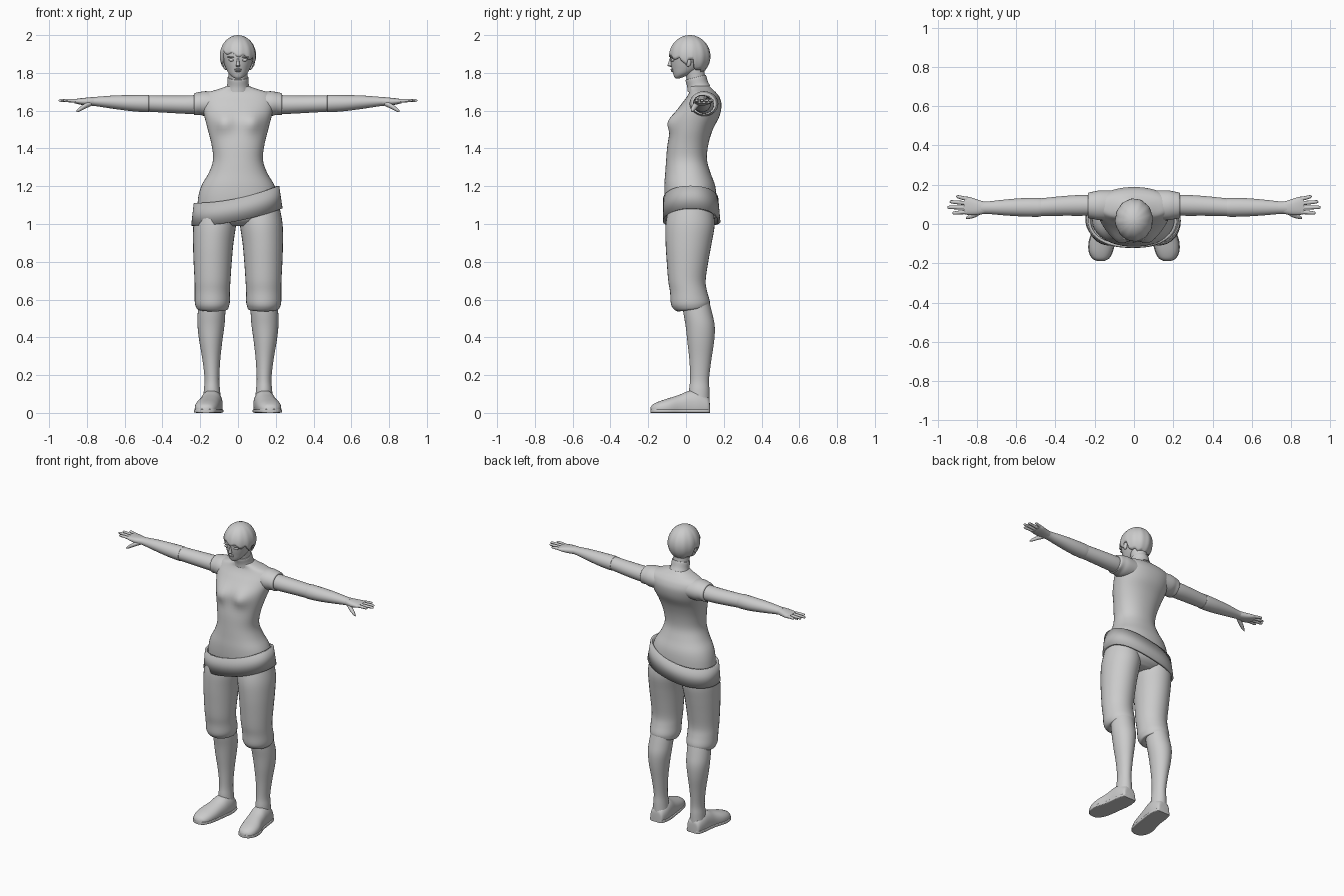
import bpy, bmesh, math
from mathutils import Vector

grey = bpy.data.materials.new("light_grey")
grey.diffuse_color = (0.6, 0.6, 0.6, 1)
belt_grey = bpy.data.materials.new("belt_grey")
belt_grey.diffuse_color = (0.5, 0.5, 0.5, 1)


def finish(name, bm, mat=grey, angle=40):
    bmesh.ops.recalc_face_normals(bm, faces=bm.faces[:])
    me = bpy.data.meshes.new(name)
    bm.to_mesh(me)
    bm.free()
    me.materials.append(mat)
    ob = bpy.data.objects.new(name, me)
    bpy.context.collection.objects.link(ob)
    bpy.ops.object.select_all(action='DESELECT')
    ob.select_set(True)
    bpy.context.view_layer.objects.active = ob
    bpy.ops.object.shade_smooth_by_angle(angle=math.radians(angle))
    return ob


def smooth_rings(rings, steps):
    """Catmull-Rom interpolation between rings."""
    out, n = [], len(rings)
    for i in range(n - 1):
        p = [rings[max(0, min(n - 1, i + k))] for k in (-1, 0, 1, 2)]
        for j in range(steps):
            t = j / steps
            out.append([0.5 * (2 * b + (c - a) * t + (2 * a - 5 * b + 4 * c - d) * t * t
                        + (3 * b - a - 3 * c + d) * t ** 3) for a, b, c, d in zip(*p)])
    return out + [list(rings[-1])]


def loft(name, rings, axis='z', seg=32, steps=4, power=2.0, warp=None, mat=grey):
    """Rings are (along, centre_u, centre_v, radius_u, radius_v)."""
    bm, loops = bmesh.new(), []
    for a, cu, cv, ru, rv in smooth_rings(rings, steps):
        loop = []
        for k in range(seg):
            t = 2 * math.pi * k / seg
            c, s = math.cos(t), math.sin(t)
            u = cu + max(ru, 0.001) * math.copysign(abs(c) ** (2 / power), c)
            v = cv + max(rv, 0.001) * math.copysign(abs(s) ** (2 / power), s)
            co = Vector({'z': (u, v, a), 'x': (a, u, v), 'y': (u, a, v)}[axis])
            loop.append(bm.verts.new(warp(co) if warp else co))
        loops.append(loop)
    for l0, l1 in zip(loops, loops[1:]):
        for k in range(seg):
            m = (k + 1) % seg
            bm.faces.new((l0[k], l0[m], l1[m], l1[k]))
    bm.faces.new(loops[0])
    bm.faces.new(loops[-1])
    return finish(name, bm, mat)


def ball(name, loc, size):
    bm = bmesh.new()
    bmesh.ops.create_uvsphere(bm, u_segments=16, v_segments=10, radius=1)
    for v in bm.verts:
        v.co = Vector(a * b + c for a, b, c in zip(v.co, size, loc))
    return finish(name, bm)


# torso with bust shaping
def bust(co):
    if co.y < 0.06:
        for s in (-1, 1):
            d = ((co.x - s * 0.075) / 0.05) ** 2 + ((co.z - 1.535) / 0.05) ** 2
            co.y -= 0.03 * math.exp(-d)
    return co


loft("torso", [
    (0.99, 0, 0.03, 0.10, 0.08), (1.03, 0, 0.03, 0.205, 0.125), (1.12, 0, 0.025, 0.213, 0.137),
    (1.20, 0, 0.02, 0.195, 0.135), (1.27, 0, 0.01, 0.155, 0.12), (1.34, 0, 0.003, 0.132, 0.108),
    (1.42, 0, 0.01, 0.14, 0.108), (1.50, 0, 0.03, 0.16, 0.112), (1.57, 0, 0.055, 0.178, 0.122),
    (1.63, 0, 0.08, 0.192, 0.108), (1.67, 0, 0.09, 0.19, 0.088), (1.695, 0, 0.088, 0.165, 0.072),
    (1.712, 0, 0.08, 0.11, 0.062), (1.73, 0, 0.07, 0.058, 0.055)],
    seg=48, power=2.2, warp=bust)

# neck and high collar
loft("neck", [(1.70, 0, 0.07, 0.06, 0.06), (1.76, 0, 0.055, 0.05, 0.05),
              (1.83, 0, 0.04, 0.052, 0.055)])
loft("collar", [(1.715, 0, 0.068, 0.063, 0.06), (1.74, 0, 0.061, 0.057, 0.055),
                (1.775, 0, 0.052, 0.056, 0.054), (1.778, 0, 0.052, 0.05, 0.048)],
     warp=lambda co: co + Vector((0, 0, (co.y - 0.06) * 0.25)))

# head and face features
loft("head", [
    (1.770, 0, -0.045, 0.012, 0.010), (1.778, 0, -0.038, 0.028, 0.024),
    (1.795, 0, -0.018, 0.047, 0.050), (1.82, 0, 0.002, 0.062, 0.076),
    (1.85, 0, 0.012, 0.074, 0.092), (1.89, 0, 0.016, 0.084, 0.100),
    (1.93, 0, 0.018, 0.084, 0.098), (1.965, 0, 0.02, 0.068, 0.078), (1.985, 0, 0.02, 0.03, 0.04)])
loft("nose", [(1.832, 0, -0.078, 0.006, 0.006), (1.838, 0, -0.082, 0.012, 0.015),
              (1.846, 0, -0.083, 0.009, 0.013), (1.875, 0, -0.081, 0.005, 0.006)], seg=12)
ball("upper_lip", (0, -0.073, 1.818), (0.019, 0.010, 0.005))
ball("lower_lip", (0, -0.070, 1.810), (0.016, 0.010, 0.005))
for s in (-1, 1):
    ball("eye", (s * 0.034, -0.070, 1.868), (0.016, 0.011, 0.008))
    ball("brow", (s * 0.036, -0.073, 1.884), (0.020, 0.010, 0.004))
    ball("ear", (s * 0.079, 0.012, 1.858), (0.010, 0.016, 0.026))


# cropped hair with swept fringe, side locks and nape
def hair_edge(t):
    front = -math.sin(t)                       # 1 at the face, -1 at the nape
    if front > 0.45:
        return 1.892 - 0.022 * math.cos(t) + 0.008 * math.sin(9 * t)
    if front > 0.1:
        return 1.835 + 0.09 * (front - 0.1)
    if front > -0.25:
        return 1.872
    return 1.832 - 0.03 * max(0, -front) + 0.005 * math.sin(11 * t)


bm, rows, seg = bmesh.new(), [], 72
for j in range(13):
    row = []
    for k in range(seg):
        t = 2 * math.pi * k / seg
        phi0 = math.asin((hair_edge(t) - 1.888) / 0.112)
        phi = phi0 + (math.radians(88) - phi0) * j / 12
        r = math.cos(phi) * (1 + 0.012 * math.sin(12 * t) * math.cos(phi))
        row.append(bm.verts.new((0.096 * r * math.cos(t), 0.02 + 0.109 * r * math.sin(t),
                                 1.888 + 0.112 * math.sin(phi))))
    rows.append(row)
for r0, r1 in zip(rows, rows[1:]):
    for k in range(seg):
        bm.faces.new((r0[k], r0[(k + 1) % seg], r1[(k + 1) % seg], r1[k]))
bm.faces.new(rows[-1])
hair = finish("hair", bm)
mod = hair.modifiers.new("thickness", 'SOLIDIFY')
mod.thickness, mod.offset = 0.012, -1

# slanted hip belt
bm, seg = bmesh.new(), 64
low, high = [], []
for k in range(seg):
    t = 2 * math.pi * k / seg
    c, s = (math.copysign(abs(f(t)) ** 0.87, f(t)) for f in (math.cos, math.sin))
    lift = 0.19 * c * 0.24 + 0.022 * c * c
    low.append(bm.verts.new((-0.006 + 0.242 * c, 0.03 + 0.152 * s, 1.015 + lift)))
    high.append(bm.verts.new((-0.008 + 0.226 * c, 0.025 + 0.146 * s, 1.135 + lift)))
for k in range(seg):
    m = (k + 1) % seg
    bm.faces.new((low[k], low[m], high[m], high[k]))
belt = finish("hip_belt", bm, belt_grey)
mod = belt.modifiers.new("thickness", 'SOLIDIFY')
mod.thickness, mod.offset = 0.014, -1

for s in (-1, 1):
    # short sleeve cap and arm
    loft("sleeve", [(s * 0.10, 0.095, 1.635, 0.075, 0.062), (s * 0.17, 0.095, 1.637, 0.076, 0.066),
                    (s * 0.205, 0.095, 1.638, 0.070, 0.060), (s * 0.232, 0.095, 1.634, 0.064, 0.058),
                    (s * 0.233, 0.095, 1.634, 0.050, 0.048)], axis='x')
    loft("upper_arm", [(s * 0.18, 0.095, 1.634, 0.05, 0.05), (s * 0.26, 0.095, 1.632, 0.053, 0.049),
                       (s * 0.36, 0.092, 1.634, 0.050, 0.046), (s * 0.48, 0.085, 1.638, 0.045, 0.043)],
         axis='x')
    loft("forearm", [(s * 0.475, 0.085, 1.638, 0.043, 0.042), (s * 0.48, 0.085, 1.638, 0.048, 0.046),
                     (s * 0.56, 0.085, 1.640, 0.047, 0.043), (s * 0.66, 0.084, 1.645, 0.040, 0.035),
                     (s * 0.74, 0.083, 1.648, 0.032, 0.026), (s * 0.78, 0.083, 1.649, 0.031, 0.022)],
         axis='x')
    # hand
    loft("palm", [(s * 0.76, 0.083, 1.649, 0.030, 0.022), (s * 0.80, 0.085, 1.648, 0.040, 0.021),
                  (s * 0.84, 0.092, 1.649, 0.046, 0.016), (s * 0.865, 0.094, 1.650, 0.044, 0.011)],
         axis='x', seg=20, power=2.4)
    for y0, y1, tip in ((0.126, 0.139, 0.905), (0.105, 0.113, 0.938),
                        (0.083, 0.085, 0.95), (0.062, 0.056, 0.925)):
        loft("finger", [(s * 0.84, y0, 1.650, 0.011, 0.010), (s * (0.84 + tip) / 2, (y0 + y1) / 2, 1.653, 0.010, 0.009),
                        (s * (tip - 0.008), y1, 1.654, 0.008, 0.007), (s * tip, y1, 1.654, 0.002, 0.002)],
             axis='x', seg=10, steps=3)
    loft("thumb", [(s * 0.775, 0.065, 1.640, 0.012, 0.014), (s * 0.81, 0.048, 1.624, 0.015, 0.014),
                   (s * 0.84, 0.036, 1.606, 0.010, 0.011), (s * 0.856, 0.030, 1.596, 0.003, 0.004)],
         axis='x', seg=12)
    # knee-length trouser leg with gathered hem
    loft("trouser_leg", [
        (1.09, s * 0.115, 0.025, 0.105, 0.115), (1.00, s * 0.123, 0.022, 0.113, 0.130),
        (0.90, s * 0.131, 0.014, 0.107, 0.122), (0.80, s * 0.134, 0.008, 0.101, 0.110),
        (0.70, s * 0.135, 0.005, 0.095, 0.099), (0.64, s * 0.136, 0.014, 0.093, 0.098),
        (0.59, s * 0.136, 0.022, 0.093, 0.102), (0.565, s * 0.136, 0.030, 0.088, 0.096),
        (0.548, s * 0.134, 0.037, 0.080, 0.082), (0.547, s * 0.134, 0.045, 0.064, 0.066)],
        warp=lambda co: co + Vector((0, 0, (co.y - 0.03) * 0.16 * max(0, 1 - abs(co.z - 0.56) / 0.1))))
    # lower leg
    loft("lower_leg", [
        (0.62, s * 0.135, 0.045, 0.070, 0.07), (0.53, s * 0.140, 0.062, 0.073, 0.076),
        (0.46, s * 0.143, 0.075, 0.071, 0.077), (0.38, s * 0.144, 0.078, 0.061, 0.071),
        (0.28, s * 0.141, 0.076, 0.047, 0.058), (0.18, s * 0.138, 0.072, 0.039, 0.050),
        (0.12, s * 0.138, 0.070, 0.043, 0.054), (0.05, s * 0.136, 0.070, 0.048, 0.055)])
    # shoe: flat-bottomed body, built heel to toe, plus a sole
    shape = [(0.126, 0.137, 0.05, 0.030), (0.118, 0.137, 0.085, 0.045), (0.07, 0.138, 0.115, 0.056),
             (0.02, 0.142, 0.118, 0.058), (-0.03, 0.150, 0.098, 0.059), (-0.09, 0.163, 0.078, 0.064),
             (-0.14, 0.169, 0.062, 0.058), (-0.175, 0.170, 0.045, 0.040), (-0.188, 0.170, 0.028, 0.015)]
    loft("shoe", [(y, s * x, h * 0.35, w, h * 0.65) for y, x, h, w in shape], axis='y', power=2.3,
         warp=lambda co: Vector((co.x, co.y, max(co.z, 0.004))))
    loft("sole", [(y, s * x, 0.010, w + 0.004, 0.010) for y, x, h, w in shape], axis='y', power=6)
